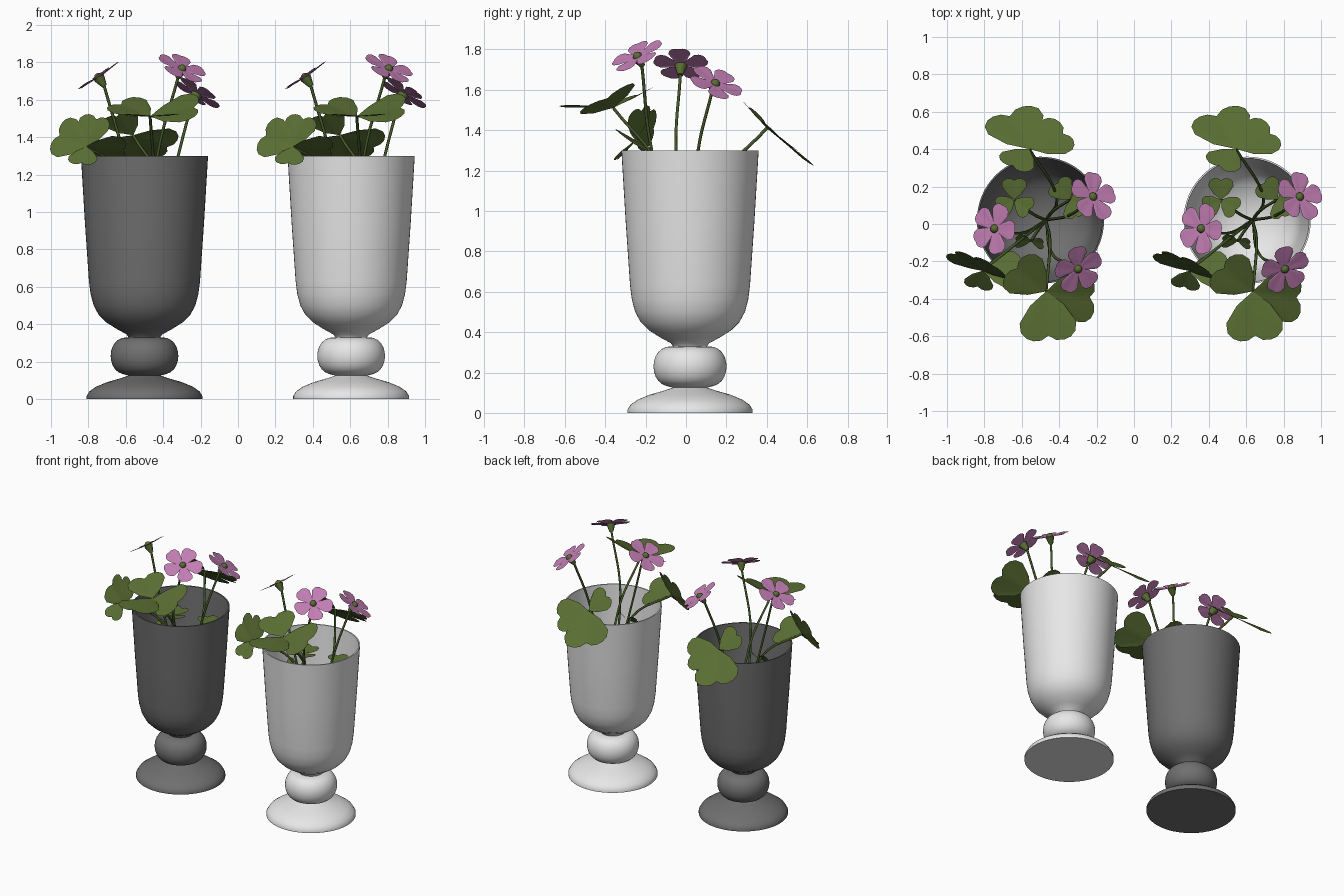
import bpy, bmesh, math
from mathutils import Vector, Matrix

if "Cube" in bpy.data.objects:
    bpy.data.objects.remove(bpy.data.objects["Cube"])

def material(name, rgb):
    m = bpy.data.materials.new(name)
    m.diffuse_color = (*rgb, 1)
    m.use_nodes = True
    m.node_tree.nodes["Principled BSDF"].inputs["Base Color"].default_value = m.diffuse_color
    return m

WHITE = material("white_glaze", (0.80, 0.80, 0.80))
GREY = material("grey_glaze", (0.16, 0.16, 0.16))
GREEN = material("leaf_green", (0.10, 0.155, 0.033))
STEM = material("stem_green", (0.06, 0.10, 0.022))
PINK = material("petal_pink", (0.55, 0.21, 0.46))
LEFT, RIGHT = -0.50, 0.605          # x of the two vases
plant = []                          # objects repeated in the second vase

def mesh_object(name, bm, mat, angle=40):
    me = bpy.data.meshes.new(name)
    bm.to_mesh(me)
    bm.free()
    me.materials.append(mat)
    ob = bpy.data.objects.new(name, me)
    bpy.context.collection.objects.link(ob)
    bpy.ops.object.select_all(action='DESELECT')
    ob.select_set(True)
    bpy.context.view_layer.objects.active = ob
    bpy.ops.object.shade_smooth_by_angle(angle=math.radians(angle))
    return ob

# ---- vases: turned profile with foot, bulb, bowl and thin inner wall
def vase(name, x, mat):
    foot = [(0, 0), (0.31, 0), (0.31, 0.015), (0.295, 0.04), (0.26, 0.065),
            (0.20, 0.09), (0.13, 0.11), (0.085, 0.125)]
    bulb = [(0.085 + 0.096 * math.sin(a) ** 0.8, 0.23 - 0.1 * math.cos(a))
            for a in [math.pi * i / 12 for i in range(1, 12)]]
    bowl = [(0.085, 0.33), (0.095, 0.345), (0.15, 0.375), (0.205, 0.41), (0.245, 0.45),
            (0.272, 0.50), (0.288, 0.56), (0.297, 0.63), (0.319, 0.95), (0.34, 1.30)]
    inner = [(0.331, 1.30), (0.31, 0.95), (0.288, 0.63), (0.278, 0.56), (0.262, 0.51),
             (0.235, 0.465), (0.19, 0.425), (0.10, 0.385), (0, 0.37)]
    bm = bmesh.new()
    vs = [bm.verts.new((r, 0, z)) for r, z in foot + bulb + bowl + inner]
    es = [bm.edges.new(p) for p in zip(vs, vs[1:])]
    bmesh.ops.spin(bm, geom=vs + es, axis=(0, 0, 1), cent=(0, 0, 0), steps=64,
                   angle=math.tau, use_duplicate=False)
    bmesh.ops.remove_doubles(bm, verts=bm.verts, dist=0.0005)
    bmesh.ops.recalc_face_normals(bm, faces=bm.faces)
    ob = mesh_object(name, bm, mat)
    ob.location = (x, 0.02, 0)

vase("grey_vase", LEFT, GREY)
vase("white_vase", RIGHT, WHITE)

# ---- blade: rounded fan shape for leaflets and petals
HEART = (math.radians(51), [0.86, 0.96, 1.0, 1.0, 0.95, 0.81, 0.42])
PETAL = (math.radians(38), [0.98, 1.0, 0.98, 0.92, 0.78, 0.35])

def blade(bm, base, tip, normal, shape, fold, curl):
    spread, radii = shape
    length = tip.length
    d = tip.normalized()
    n = (normal - d * normal.dot(d)).normalized()
    side = n.cross(d)
    k = len(radii) - 1
    root = bm.verts.new(base)
    rows = []
    for t in (0.35, 0.7, 1.0):
        row = []
        for i in range(-k, k + 1):
            a, r = spread * i / k, radii[abs(i)] * length * t
            lift = fold * abs(math.sin(a)) * r + curl * length * t * t
            row.append(bm.verts.new(base + d * r * math.cos(a) + side * r * math.sin(a) + n * lift))
        rows.append(row)
    for i in range(2 * k):
        bm.faces.new((root, rows[0][i], rows[0][i + 1]))
        for lo, hi in zip(rows, rows[1:]):
            bm.faces.new((lo[i], hi[i], hi[i + 1], lo[i + 1]))

# ---- stems: bevelled curves rising from the vase
def stem(name, points, radius=0.008):
    cu = bpy.data.curves.new(name, 'CURVE')
    cu.dimensions = '3D'
    cu.bevel_depth, cu.bevel_resolution, cu.resolution_u = radius, 1, 6
    sp = cu.splines.new('BEZIER')
    sp.bezier_points.add(len(points) - 1)
    for bp, p in zip(sp.bezier_points, points):
        bp.co = p
        bp.handle_left_type = bp.handle_right_type = 'AUTO'
    cu.materials.append(STEM)
    ob = bpy.data.objects.new(name, cu)
    bpy.context.collection.objects.link(ob)
    plant.append(ob)

ROOT = Vector((-0.47, 0.02, 0.65))

def leaf(name, centre, leaflets, via):
    c = Vector(centre)
    bm = bmesh.new()
    for tip, n in leaflets:
        blade(bm, c, Vector(tip), Vector(n), HEART, 0.08, -0.02)
    plant.append(mesh_object(name, bm, GREEN, 60))
    stem(name + "_stem", [ROOT, Vector(via), c])

leaf("front_leaf", (-0.47, -0.36, 1.51),
     [((0.015, -0.275, 0.01), (0, -0.1, 1)),
      ((-0.18, 0.14, 0.08), (0.2, -0.5, 0.8)),
      ((0.27, -0.04, 0.06), (-0.2, -0.45, 0.85))], (-0.45, -0.12, 1.2))
back = (0, 0.64, 0.77)
leaf("back_leaf", (-0.56, 0.40, 1.41),
     [((-0.12, 0.21, -0.17), back), ((0.21, 0.10, -0.07), back),
      ((-0.10, -0.10, 0.12), back)], (-0.42, 0.17, 1.15))
leaf("left_leaf", (-0.81, -0.25, 1.35),
     [((-0.17, 0.10, 0.07), (-0.4, -0.85, 0.35)),
      ((0.06, 0.03, 0.17), (-0.5, -0.85, 0.3)),
      ((-0.03, -0.10, -0.10), (-0.1, -0.6, 0.7)),
      ((0.22, 0.0, -0.02), (0, 0.5, 0.8))], (-0.60, -0.08, 1.2))
up = (0, 0, 1)
leaf("small_left_leaf", (-0.64, 0.13, 1.15),
     [((0, 0.12, 0.02), up), ((-0.09, -0.05, 0.02), up), ((0.09, -0.06, 0.02), up)],
     (-0.55, 0.06, 0.95))
leaf("small_right_leaf", (-0.34, 0.13, 1.15),
     [((-0.08, 0.10, 0.02), up), ((0.03, -0.10, 0.02), up), ((0.11, 0.03, 0.02), up)],
     (-0.42, 0.08, 0.95))
leaf("small_front_leaf", (-0.55, -0.09, 1.15),
     [((-0.09, 0, 0.02), (0, -0.7, 0.7)), ((0.07, -0.02, 0.02), (0, -0.7, 0.7))],
     (-0.51, -0.03, 0.95))

# ---- flowers: five petals, green calyx and eye
def flower(name, centre, normal, via, turn):
    c, n = Vector(centre), Vector(normal).normalized()
    rot = n.to_track_quat('Z', 'Y').to_matrix()
    bm = bmesh.new()
    for i in range(5):
        a = turn + math.tau * i / 5
        d = rot @ Vector((math.cos(a), math.sin(a), 0.08))
        blade(bm, c, d * 0.138, n, PETAL, 0.06, -0.03)
    plant.append(mesh_object(name + "_petals", bm, PINK, 60))
    place = Matrix.Translation(c) @ rot.to_4x4()
    bm = bmesh.new()
    bmesh.ops.create_cone(bm, cap_ends=True, segments=10, radius1=0.014, radius2=0.032, depth=0.055,
                          matrix=place @ Matrix.Translation((0, 0, -0.029)))
    bmesh.ops.create_uvsphere(bm, u_segments=10, v_segments=6, radius=0.024, matrix=place)
    plant.append(mesh_object(name + "_calyx", bm, GREEN))
    stem(name + "_stem", [ROOT, Vector(via), c - n * 0.05])

flower("left_flower", (-0.745, -0.025, 1.72), (-0.56, 0.05, 0.83), (-0.61, -0.05, 1.30), 0.3)
flower("front_flower", (-0.30, -0.24, 1.765), (0.38, -0.42, 0.82), (-0.43, -0.17, 1.30), 1.0)
flower("right_flower", (-0.22, 0.145, 1.63), (0.50, 0.33, 0.80), (-0.32, 0.06, 1.30), 0.6)

# ---- same plant in the second vase
for ob in plant:
    twin = ob.copy()
    twin.name = "second_" + ob.name
    twin.location.x += RIGHT - LEFT
    bpy.context.collection.objects.link(twin)
